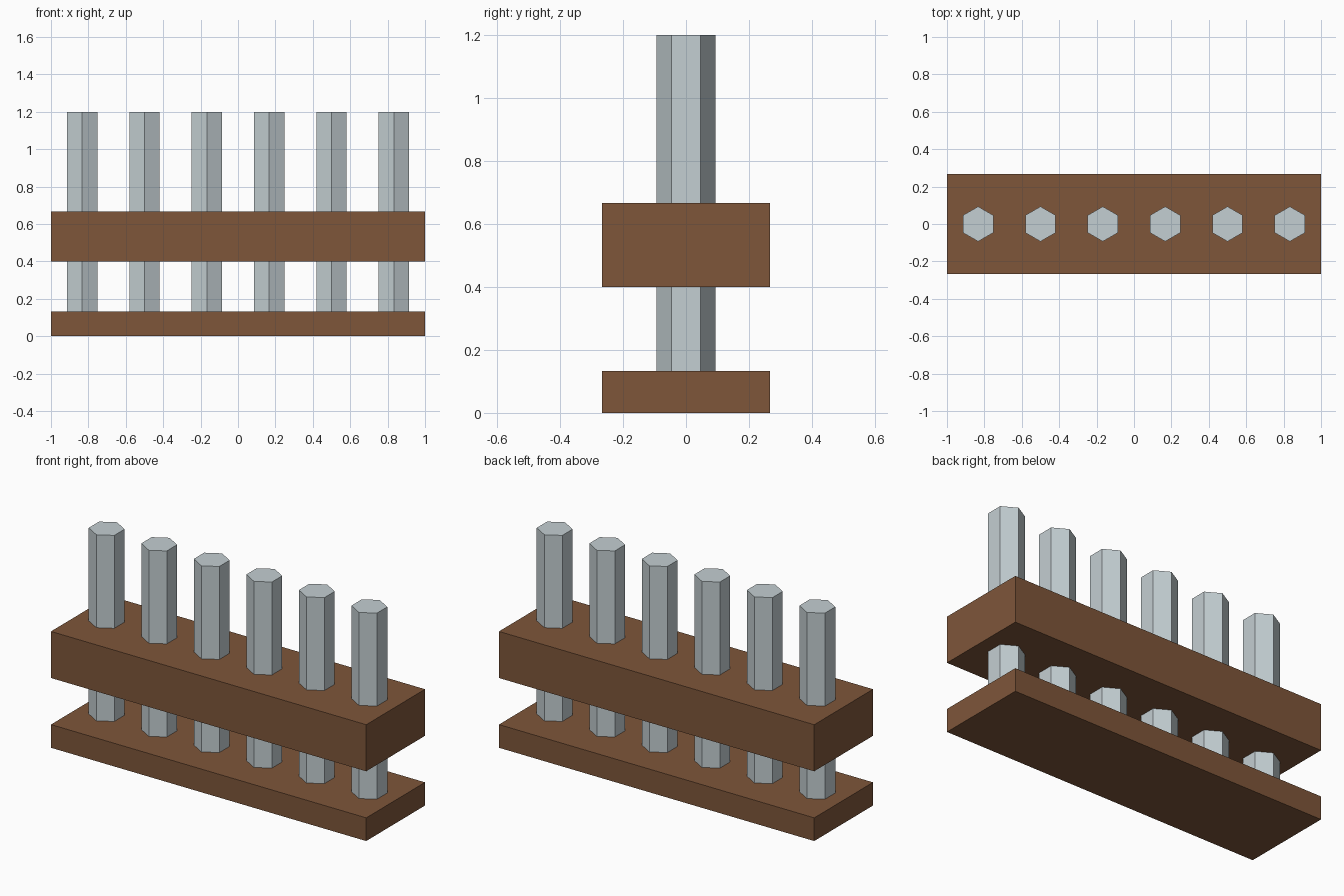
import bpy
import math

if "Cube" in bpy.data.objects:
    bpy.data.objects.remove(bpy.data.objects["Cube"])


def material(name, color):
    mat = bpy.data.materials.new(name)
    mat.diffuse_color = color
    mat.use_nodes = True
    mat.node_tree.nodes["Principled BSDF"].inputs["Base Color"].default_value = mat.diffuse_color
    return mat


wood = material("brown_wood", (0.21, 0.093, 0.042, 1))
metal = material("pale_metal", (0.55, 0.62, 0.645, 1))

LENGTH, DEPTH = 2.0, 0.533
ROD_COUNT, ROD_RADIUS = 6, 0.0935
ROD_BOTTOM, ROD_TOP = 0.10, 1.20


def board(name, z0, z1):
    bpy.ops.mesh.primitive_cube_add(size=1, location=(0, 0, (z0 + z1) / 2))
    ob = bpy.context.object
    ob.name = name
    ob.scale = (LENGTH, DEPTH, z1 - z0)
    bpy.ops.object.transform_apply(location=False, rotation=False, scale=True)
    ob.data.materials.append(wood)


def rod(name, x):
    # Hexagonal prism with corners pointing to the front and back
    bpy.ops.mesh.primitive_cylinder_add(
        vertices=6, radius=ROD_RADIUS, depth=ROD_TOP - ROD_BOTTOM,
        location=(x, 0, (ROD_BOTTOM + ROD_TOP) / 2))
    ob = bpy.context.object
    ob.name = name
    ob.data.materials.append(metal)


# Base plank and the thicker raised rail
board("base_board", 0.0, 0.133)
board("upper_rail", 0.40, 0.667)

# Evenly spaced upright rods running through the rail into the base
spacing = LENGTH / ROD_COUNT
for i in range(ROD_COUNT):
    rod(f"upright_rod_{i + 1}", -LENGTH / 2 + spacing * (i + 0.5))
